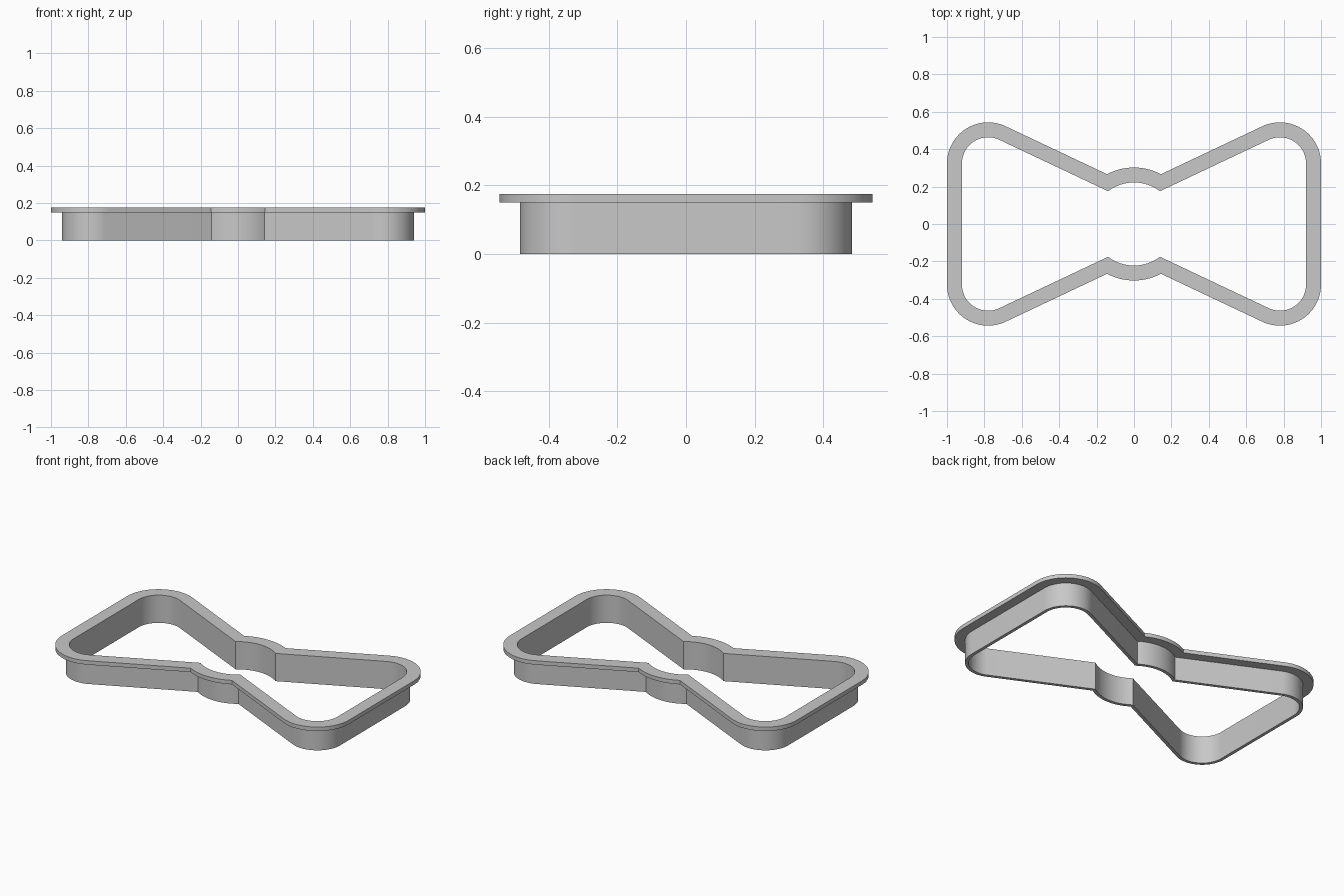
import bpy, bmesh
from math import cos, sin, acos, radians, pi

cube = bpy.data.objects.get("Cube")
if cube:
    bpy.data.objects.remove(cube, do_unlink=True)

# Outline: rounded outer corners, slanted sides, bulging middle arcs
CORNER, CORNER_R = (0.78, 0.3235), 0.14
KNOT_Y, KNOT_R = -0.008, 0.23
SLANT = radians(115.3)          # direction of the slanted side's normal
CORNER_STEPS, KNOT_STEPS = 28, 12

# Wall cross-section: (offset from the inner outline, height)
SECTION = [(0, 0), (0.02, 0), (0.02, 0.15), (0.08, 0.15), (0.08, 0.175), (0, 0.175)]


def arc(cx, cy, r, start, end, steps):
    angles = [start + (end - start) * i / steps for i in range(steps + 1)]
    return [(cx + r * cos(a), cy + r * sin(a)) for a in angles]


def outline(d):
    """Closed bow outline, pushed outward by d."""
    corner_r, knot_r = CORNER_R + d, KNOT_R + d
    # where the slanted side meets the middle arc
    reach = CORNER[0] * cos(SLANT) + (CORNER[1] - KNOT_Y) * sin(SLANT) + corner_r
    meet = SLANT - acos(reach / knot_r)
    quarter = arc(*CORNER, corner_r, 0, SLANT, CORNER_STEPS)
    quarter += arc(0, KNOT_Y, knot_r, meet, pi / 2, KNOT_STEPS)
    half = quarter + [(-x, y) for x, y in reversed(quarter[:-1])]
    return half + [(x, -y) for x, y in reversed(half)]


# Sweep the cross-section round the outline
bm = bmesh.new()
rings = [[bm.verts.new((x, y, z)) for x, y in outline(d)] for d, z in SECTION]
for k, ring in enumerate(rings):
    above = rings[(k + 1) % len(rings)]
    for i in range(len(ring)):
        j = (i + 1) % len(ring)
        bm.faces.new((ring[i], ring[j], above[j], above[i]))
bmesh.ops.recalc_face_normals(bm, faces=bm.faces)
mesh = bpy.data.meshes.new("bow_cutter")
bm.to_mesh(mesh)
bm.free()

cutter = bpy.data.objects.new("bow_cutter", mesh)
bpy.context.collection.objects.link(cutter)

# Plain grey
grey = bpy.data.materials.new("plain_grey")
grey.use_nodes = True
colour = (0.58, 0.58, 0.58, 1)
grey.diffuse_color = colour
grey.node_tree.nodes["Principled BSDF"].inputs["Base Color"].default_value = colour
mesh.materials.append(grey)

bpy.ops.object.select_all(action="DESELECT")
cutter.select_set(True)
bpy.context.view_layer.objects.active = cutter
bpy.ops.object.shade_smooth_by_angle(angle=radians(30))
